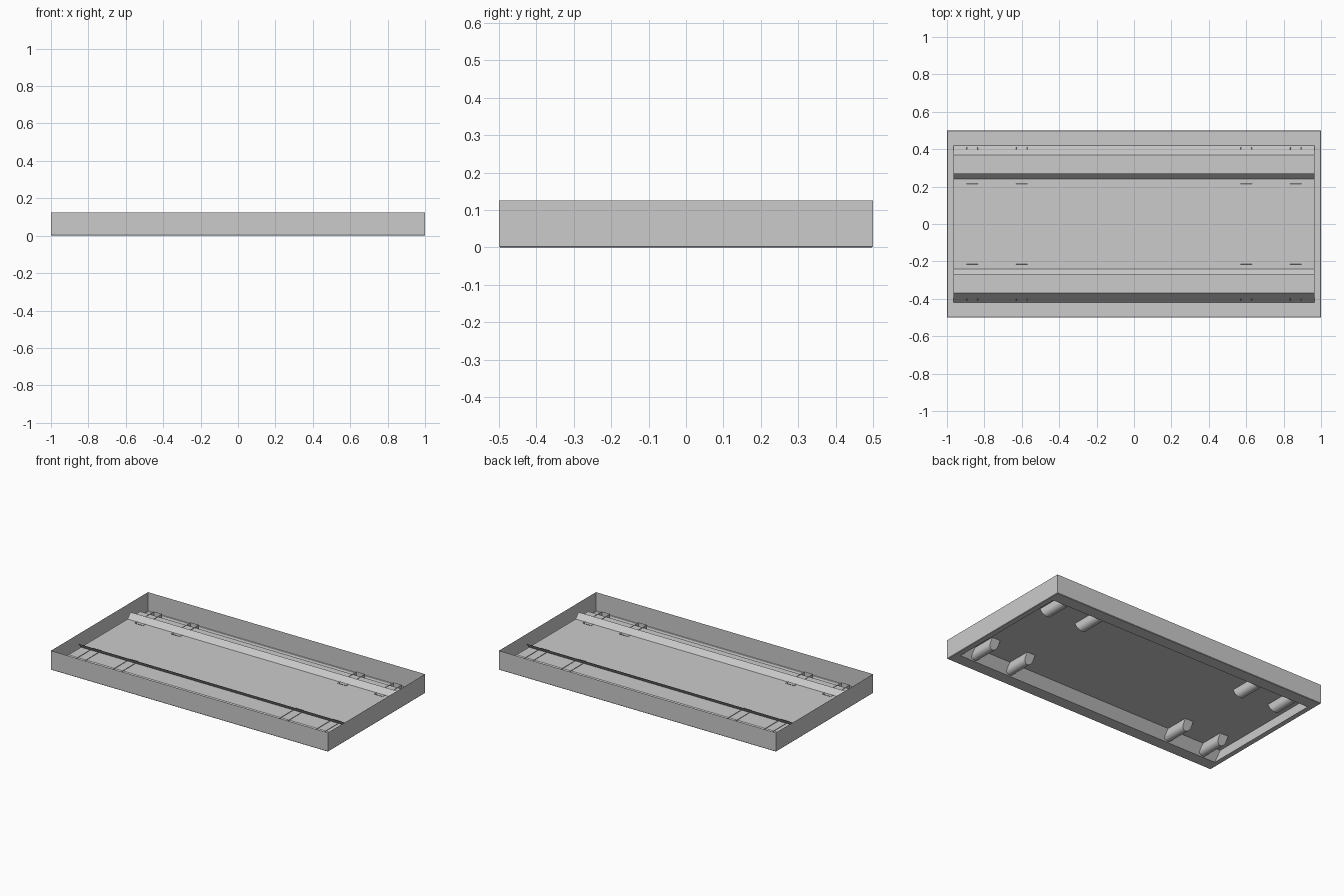
import bpy, bmesh, math

cube = bpy.data.objects.get("Cube")
if cube:
    bpy.data.objects.remove(cube, do_unlink=True)

steel = bpy.data.materials.new("light_grey_steel")
steel.use_nodes = True
grey = (0.6, 0.6, 0.6, 1)
steel.diffuse_color = grey
steel.node_tree.nodes["Principled BSDF"].inputs["Base Color"].default_value = grey


def make_object(name, bm):
    bmesh.ops.recalc_face_normals(bm, faces=bm.faces)
    mesh = bpy.data.meshes.new(name)
    bm.to_mesh(mesh)
    bm.free()
    mesh.materials.append(steel)
    obj = bpy.data.objects.new(name, mesh)
    bpy.context.collection.objects.link(obj)
    return obj


def ring(bm, x, y, z):
    return [bm.verts.new((sx * x, sy * y, z))
            for sx, sy in ((-1, -1), (1, -1), (1, 1), (-1, 1))]


def bridge(bm, a, b, closed=True):
    n = len(a)
    for i in range(n if closed else n - 1):
        j = (i + 1) % n
        bm.faces.new((a[i], a[j], b[j], b[i]))


# Outer walls, bevelled foot and flat flange
END, LIP, FLOOR = 0.965, 0.42, 0.058
bm = bmesh.new()
rings = [ring(bm, *r) for r in ((1, 0.5, 0.125), (1, 0.5, 0.003),
                                (0.997, 0.497, 0), (END, LIP, 0))]
for a, b in zip(rings, rings[1:]):
    bridge(bm, a, b)
make_object("tray_walls", bm)

# Raised floor with sloping long sides and closed ends
profile = [(-LIP, 0), (-0.37, FLOOR), (0.37, FLOOR), (LIP, 0)]
bm = bmesh.new()
ends = [[bm.verts.new((x, y, z)) for y, z in profile] for x in (-END, END)]
bridge(bm, *ends, closed=False)
for e in ends:
    bm.faces.new(e)
make_object("raised_floor", bm)

# Round-bottomed trough section
R, TOP = 0.03, 0.061
arc = [(R * math.cos(t), R + R * math.sin(t))
       for t in (math.pi + math.pi * i / 12 for i in range(13))]
section = [(-R, TOP)] + arc + [(R, TOP)]

for side, label in ((-1, "front"), (1, "back")):
    # Flap folded up out of the floor, leaning outward
    bm = bmesh.new()
    edges = [[bm.verts.new((x, side * y, z)) for x in (-END, END)]
             for y, z in ((0.24, FLOOR), (0.27, 0.092))]
    bridge(bm, *edges, closed=False)
    make_object(label + "_flap", bm)

    # Open-topped troughs under the floor, with a slanted inner end
    for x in (-0.865, -0.6, 0.6, 0.865):
        bm = bmesh.new()
        inner = [bm.verts.new((x + u, side * (0.25 - 0.6 * z), z)) for u, z in section]
        outer = [bm.verts.new((x + u, side * 0.41, z)) for u, z in section]
        bridge(bm, inner, outer, closed=False)
        for cap in (inner, outer):
            bm.faces.new(cap)
        trough = make_object(label + "_trough", bm)
        bpy.ops.object.select_all(action="DESELECT")
        trough.select_set(True)
        bpy.context.view_layer.objects.active = trough
        bpy.ops.object.shade_smooth_by_angle(angle=math.radians(35))
